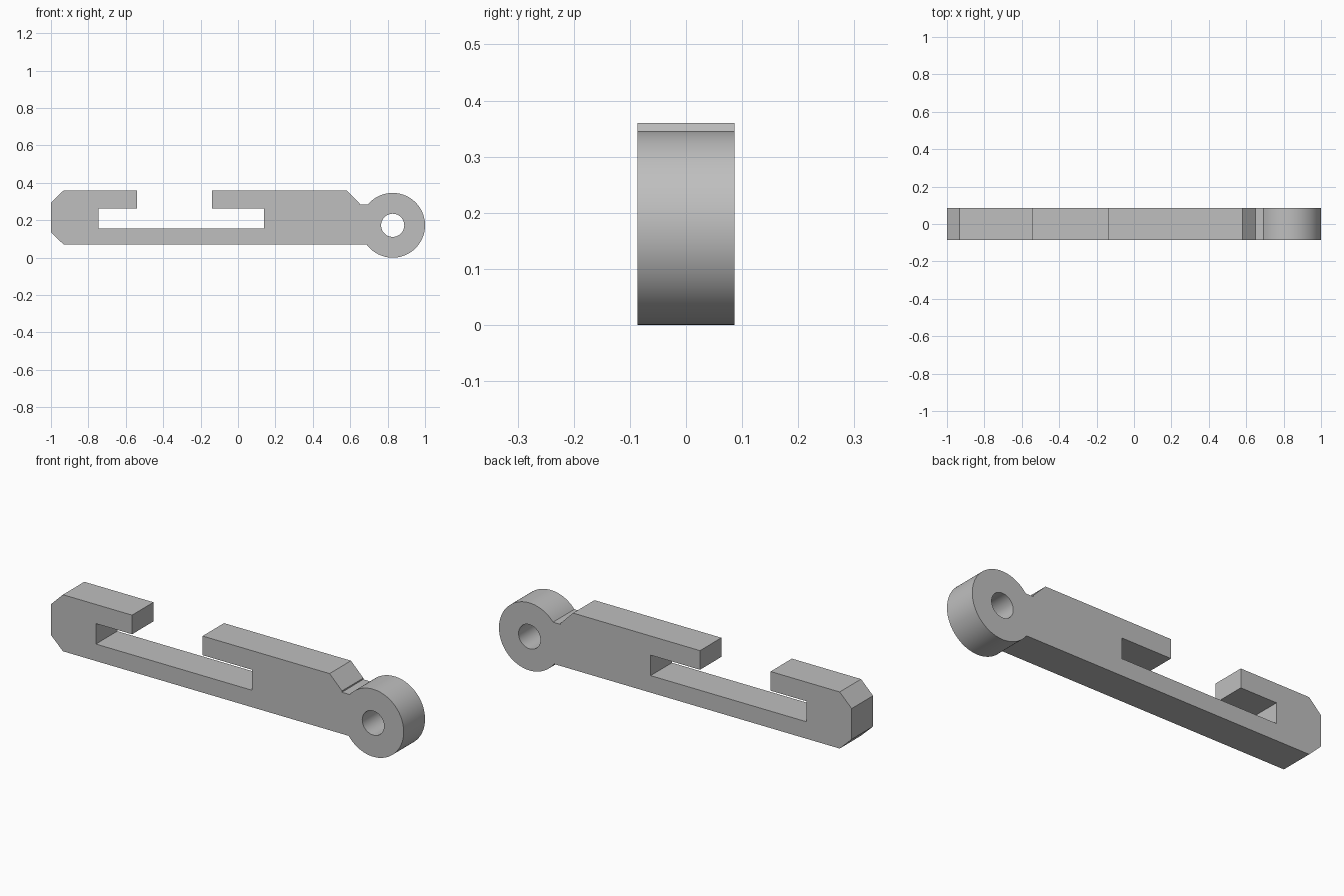
import bpy, bmesh
from math import asin, cos, sin, pi, radians

cube = bpy.data.objects.get("Cube")
if cube:
    bpy.data.objects.remove(cube, do_unlink=True)

HALF_DEPTH = 0.0865
EYE_X, EYE_Z, EYE_R, HOLE_R = 0.827, 0.173, 0.173, 0.062
BASE_Z, TOP_Z, NECK_Z = 0.07, 0.36, 0.283
SLOT_LOW, SLOT_HIGH = 0.157, 0.262


def arc(radius, start, end, count):
    """Points on an arc around the eye centre."""
    steps = [start + (end - start) * i / count for i in range(count + 1)]
    return [(EYE_X + radius * cos(a), EYE_Z + radius * sin(a)) for a in steps]


# Side profile: hooked bar with an open slot, running into the round eye
lower = -pi + asin((EYE_Z - BASE_Z) / EYE_R)
upper = pi - asin((NECK_Z - EYE_Z) / EYE_R)
outline = [(-1, 0.135), (-0.932, BASE_Z)]
outline += arc(EYE_R, lower, upper, 72)
outline += [(0.65, NECK_Z), (0.65, 0.29), (0.58, TOP_Z),
            (-0.14, TOP_Z), (-0.14, SLOT_HIGH), (0.14, SLOT_HIGH),
            (0.14, SLOT_LOW), (-0.745, SLOT_LOW), (-0.745, SLOT_HIGH),
            (-0.54, SLOT_HIGH), (-0.54, TOP_Z), (-0.932, TOP_Z), (-1, 0.293)]
hole = arc(HOLE_R, 0, 2 * pi, 48)[:-1]

# Filled and extruded profile curve, stood upright
curve = bpy.data.curves.new("hook_bar_profile", "CURVE")
curve.dimensions = "2D"
curve.fill_mode = "BOTH"
curve.extrude = HALF_DEPTH
for loop in (outline, hole):
    spline = curve.splines.new("POLY")
    spline.points.add(len(loop) - 1)
    for point, (x, z) in zip(spline.points, loop):
        point.co = (x, z, 0, 1)
    spline.use_cyclic_u = True
bar = bpy.data.objects.new("hook_bar", curve)
bpy.context.collection.objects.link(bar)
bar.rotation_euler.x = radians(90)

bpy.ops.object.select_all(action="DESELECT")
bar.select_set(True)
bpy.context.view_layer.objects.active = bar
bpy.ops.object.convert(target="MESH")
bpy.ops.object.transform_apply(location=False, rotation=True, scale=False)

# Weld the caps to the walls
bar = bpy.context.object
bm = bmesh.new()
bm.from_mesh(bar.data)
bmesh.ops.remove_doubles(bm, verts=bm.verts, dist=0.0001)
bmesh.ops.recalc_face_normals(bm, faces=bm.faces)
bm.to_mesh(bar.data)
bm.free()
bpy.ops.object.shade_smooth_by_angle(angle=radians(25))

# Plain grey
grey = bpy.data.materials.new("grey")
grey.use_nodes = True
colour = (0.52, 0.52, 0.52, 1)
grey.diffuse_color = colour
grey.node_tree.nodes["Principled BSDF"].inputs["Base Color"].default_value = colour
bar.data.materials.clear()
bar.data.materials.append(grey)
